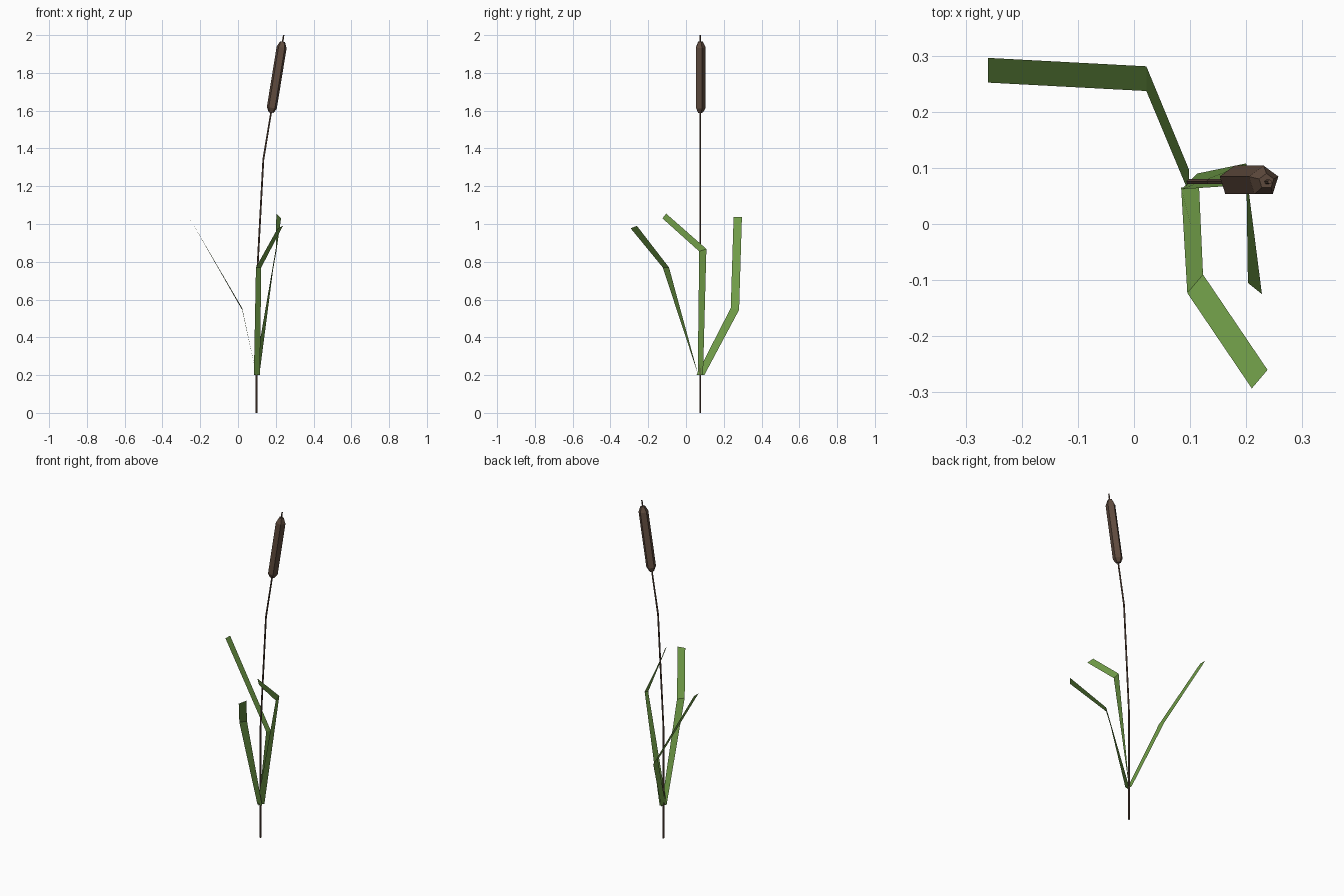
import bpy, bmesh
from math import sin, cos, pi
from mathutils import Vector

if "Cube" in bpy.data.objects:
    bpy.data.objects.remove(bpy.data.objects["Cube"])


def material(name, rgb):
    m = bpy.data.materials.new(name)
    m.diffuse_color = (*rgb, 1)
    m.use_nodes = True
    m.node_tree.nodes["Principled BSDF"].inputs["Base Color"].default_value = m.diffuse_color
    return m


brown = material("brown", (0.115, 0.07, 0.048))
green = material("green", (0.165, 0.34, 0.065))


def finish(name, bm, mat):
    me = bpy.data.meshes.new(name)
    bm.to_mesh(me)
    bm.free()
    me.materials.append(mat)
    ob = bpy.data.objects.new(name, me)
    bpy.context.collection.objects.link(ob)
    return ob


def tube(name, rings, y, mat, n=5):
    """Capped n-sided sweep in the XZ plane; rings are (x, z, radius)."""
    bm = bmesh.new()
    loops = []
    for i, (x, z, r) in enumerate(rings):
        a, b = rings[max(i - 1, 0)], rings[min(i + 1, len(rings) - 1)]
        d = Vector((b[0] - a[0], 0, b[1] - a[1])).normalized()
        if i in (0, len(rings) - 1) and r < 0.006:
            d = Vector((0, 0, 1))
        u = Vector((d.z, 0, -d.x))
        c = Vector((x, y, z))
        loops.append([bm.verts.new(c + r * (cos(t) * u + sin(t) * Vector((0, 1, 0))))
                      for t in (pi / 2 + 2 * pi * k / n for k in range(n))])
    for lo, hi in zip(loops, loops[1:]):
        for k in range(n):
            j = (k + 1) % n
            bm.faces.new((lo[k], lo[j], hi[j], hi[k]))
    bm.faces.new(loops[0][::-1])
    bm.faces.new(loops[-1])
    return finish(name, bm, mat)


def ribbon(name, edges, mat):
    """Thin folded blade through pairs of points."""
    bm = bmesh.new()
    rows = [[bm.verts.new(p) for p in e] for e in edges]
    for a, b in zip(rows, rows[1:]):
        bm.faces.new((a[0], a[1], b[1], b[0]))
    return finish(name, bm, mat)


# bent stem, poking out above the seed head
tube("stem", [(0.098, 0, 0.005), (0.098, 0.67, 0.005),
              (0.134, 1.34, 0.005), (0.242, 2.0, 0.004)], 0.075, brown)

# seed head following the leaning top of the stem
tube("seed_head", [(0.175, 1.59, 0.014), (0.179, 1.615, 0.028),
                   (0.231, 1.935, 0.028), (0.236, 1.965, 0.014)], 0.076, brown)

# three folded leaves
ribbon("leaf_left", [((0.098, 0.055, 0.2), (0.098, 0.097, 0.2)),
                     ((0.022, 0.237, 0.555), (0.022, 0.281, 0.545)),
                     ((-0.26, 0.252, 1.037), (-0.26, 0.296, 1.037))], green)
ribbon("leaf_front", [((0.084, 0.065, 0.2), (0.116, 0.065, 0.2)),
                      ((0.095, -0.123, 0.77), (0.123, -0.09, 0.77)),
                      ((0.21, -0.293, 0.977), (0.238, -0.26, 0.99))], green)
ribbon("leaf_right", [((0.085, 0.062, 0.2), (0.113, 0.09, 0.2)),
                      ((0.203, 0.07, 0.855), (0.2, 0.108, 0.868)),
                      ((0.228, -0.125, 1.03), (0.203, -0.105, 1.055))], green)
